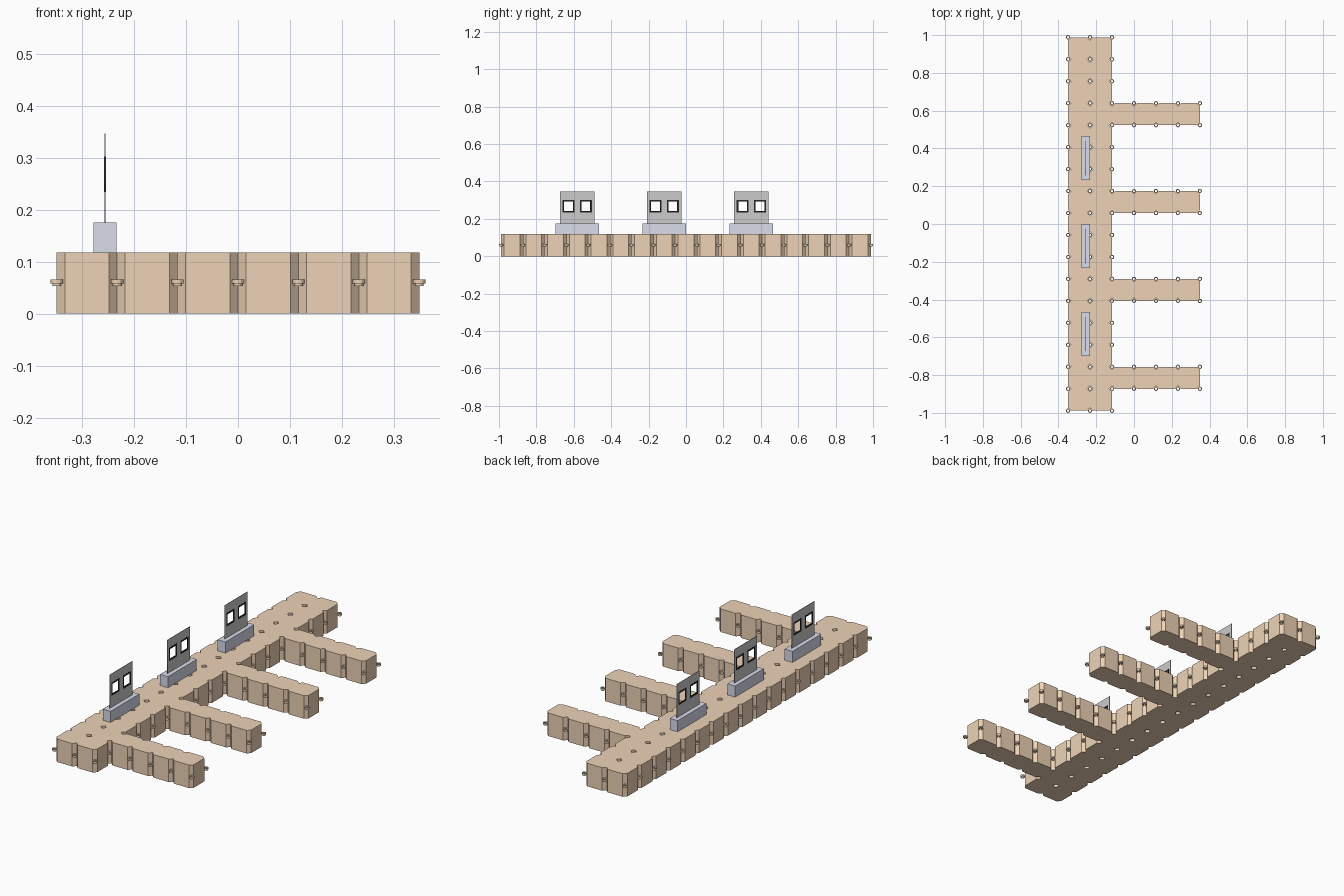
import bpy, bmesh, math

if "Cube" in bpy.data.objects:
    bpy.data.objects.remove(bpy.data.objects["Cube"])

C = 0.1163            # float cube size
H = 0.118             # float height
CH = 0.0155           # vertical corner chamfer
X0, Y0 = -3 * C, -8.5 * C


def material(name, rgb):
    m = bpy.data.materials.new(name)
    m.diffuse_color = (*rgb, 1)
    m.use_nodes = True
    m.node_tree.nodes["Principled BSDF"].inputs["Base Color"].default_value = m.diffuse_color
    return m


wood = material("tan_plastic", (0.85, 0.65, 0.47))
blue = material("pale_blue", (0.70, 0.72, 0.83))
black = material("black", (0.02, 0.02, 0.02))


def finish(name, bm, mat=None):
    bmesh.ops.recalc_face_normals(bm, faces=bm.faces)
    me = bpy.data.meshes.new(name)
    bm.to_mesh(me)
    bm.free()
    ob = bpy.data.objects.new(name, me)
    bpy.context.collection.objects.link(ob)
    if mat:
        me.materials.append(mat)
    return ob


def prism(bm, pts, z0, z1):
    lo = [bm.verts.new((x, y, z0)) for x, y in pts]
    hi = [bm.verts.new((x, y, z1)) for x, y in pts]
    bm.faces.new(lo[::-1])
    bm.faces.new(hi)
    for i in range(len(pts)):
        j = (i + 1) % len(pts)
        bm.faces.new((lo[i], lo[j], hi[j], hi[i]))


def rect(x0, x1, y0, y1):
    return [(x0, y0), (x1, y0), (x1, y1), (x0, y1)]


def float_cube(bm, i, j):
    x, y = X0 + i * C, Y0 + j * C
    X, Y = x + C, y + C
    prism(bm, [(x + CH, y), (X - CH, y), (X, y + CH), (X, Y - CH),
               (X - CH, Y), (x + CH, Y), (x, Y - CH), (x, y + CH)], 0, H)


def ring(bm, x, y, r_in, r_out, z0, z1, n=12):
    # square section swept round a vertical axis
    section = [(r_in, z0), (r_out, z0), (r_out, z1), (r_in, z1)]
    loops = []
    for k in range(n):
        a = 2 * math.pi * k / n
        loops.append([bm.verts.new((x + r * math.cos(a), y + r * math.sin(a), z))
                      for r, z in section])
    for k in range(n):
        a, b = loops[k], loops[(k + 1) % n]
        for s in range(4):
            t = (s + 1) % 4
            bm.faces.new((a[s], b[s], b[t], a[t]))


def panel(name, loops, thickness, loc, mat=None):
    # flat outline with holes, standing in the y-z plane
    cu = bpy.data.curves.new(name, 'CURVE')
    cu.dimensions = '2D'
    cu.fill_mode = 'BOTH'
    cu.extrude = thickness / 2
    for pts in loops:
        sp = cu.splines.new('POLY')
        sp.points.add(len(pts) - 1)
        for p, (u, v) in zip(sp.points, pts):
            p.co = (u, v, 0, 1)
        sp.use_cyclic_u = True
    ob = bpy.data.objects.new(name, cu)
    bpy.context.collection.objects.link(ob)
    ob.rotation_euler = (math.pi / 2, 0, math.pi / 2)
    ob.location = loc
    if mat:
        cu.materials.append(mat)
    bpy.ops.object.select_all(action='DESELECT')
    ob.select_set(True)
    bpy.context.view_layer.objects.active = ob
    bpy.ops.object.convert(target='MESH')


# walkway and four finger piers, cube by cube
walkway = [(i, j) for i in range(2) for j in range(17)]
parts = {"walkway": walkway}
for n, j in enumerate((1, 5, 9, 13)):
    parts[f"finger_pier_{n + 1}"] = [(i, j) for i in range(2, 6)]
nodes = set()
for name, cells in parts.items():
    bm = bmesh.new()
    for i, j in cells:
        float_cube(bm, i, j)
        nodes |= {(i + a, j + b) for a in (0, 1) for b in (0, 1)}
    finish(name, bm, wood)

# connector lugs at every cube corner
bm = bmesh.new()
for i, j in sorted(nodes):
    x, y = X0 + i * C, Y0 + j * C
    ring(bm, x, y, 0.006, 0.0118, 0.058, 0.0655)
    ring(bm, x, y, 0.006, 0.0085, 0.053, 0.058)
finish("connector_lugs", bm, wood)

# three pedestals, each with an upright panel with two framed windows
PX, ZB, ZT = -0.256, 0.175, 0.347
for n, yc in enumerate((-5 * C, -C, 3 * C)):
    bm = bmesh.new()
    prism(bm, rect(PX - 0.022, PX + 0.022, yc - C, yc + C), H, ZB)
    finish(f"pedestal_{n + 1}", bm, blue)
    outer = [rect(c - 0.0325, c + 0.0325, 0.234, 0.302) for c in (-0.046, 0.046)]
    inner = [rect(c - 0.0235, c + 0.0235, 0.243, 0.293) for c in (-0.046, 0.046)]
    panel(f"upright_panel_{n + 1}", [rect(-0.092, 0.092, ZB, ZT)] + outer,
          0.002, (PX, yc, 0))
    for k in range(2):
        panel(f"window_frame_{n + 1}_{k + 1}", [outer[k], inner[k]],
              0.003, (PX, yc, 0), black)
